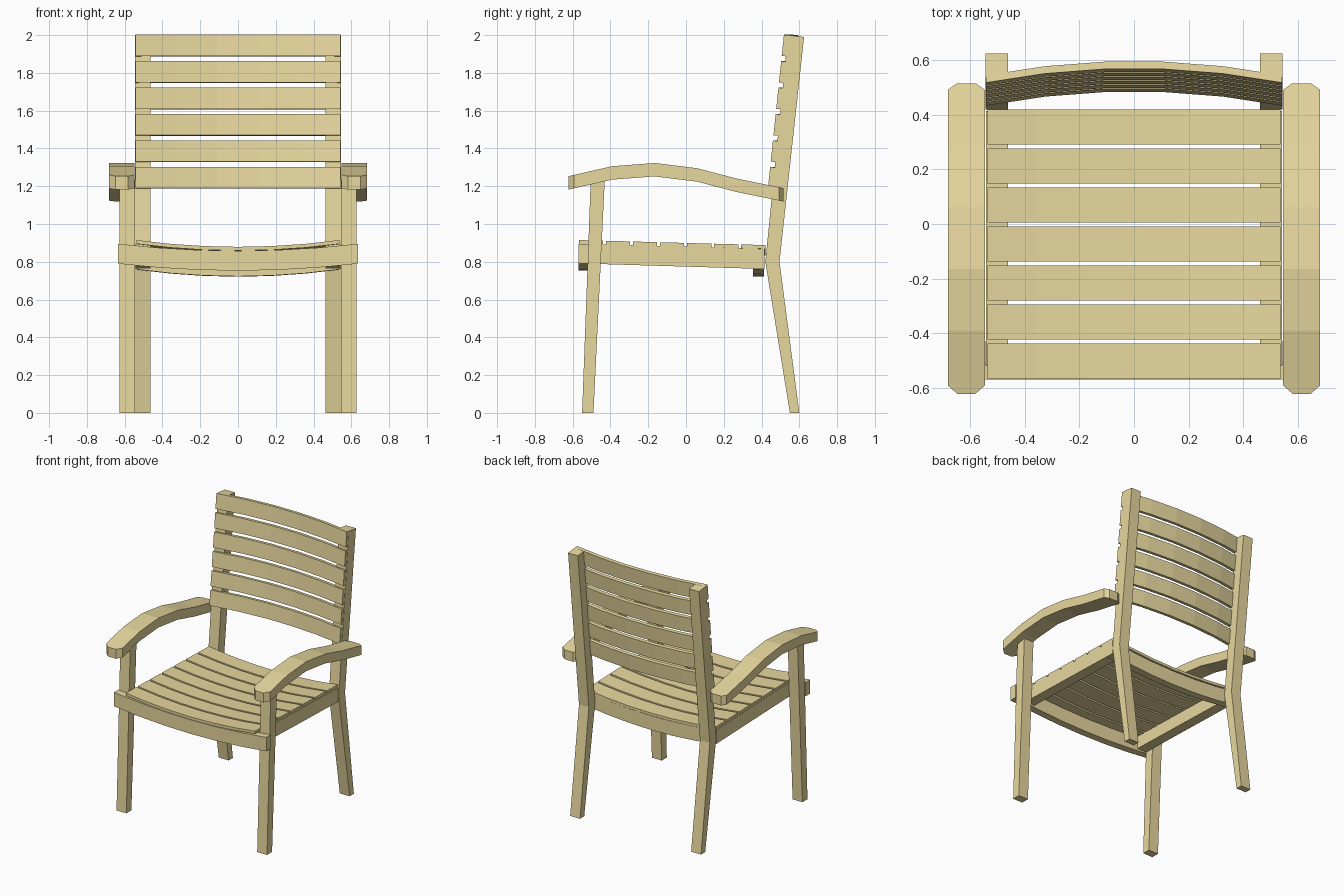
import bpy

if "Cube" in bpy.data.objects:
    bpy.data.objects.remove(bpy.data.objects["Cube"])

wood = bpy.data.materials.new("golden_wood")
wood.diffuse_color = (0.80, 0.68, 0.34, 1)
wood.use_nodes = True
wood.node_tree.nodes["Principled BSDF"].inputs["Base Color"].default_value = wood.diffuse_color


def loft(name, sections):
    """Solid through matching closed cross-sections, capped at both ends."""
    n = len(sections[0])
    verts = [p for s in sections for p in s]
    faces = [tuple(range(n))[::-1]]
    for i in range(len(sections) - 1):
        a, b = i * n, (i + 1) * n
        for j in range(n):
            k = (j + 1) % n
            faces.append((a + j, a + k, b + k, b + j))
    last = (len(sections) - 1) * n
    faces.append(tuple(range(last, last + n)))
    mesh = bpy.data.meshes.new(name)
    mesh.from_pydata(verts, [], faces)
    import bmesh
    bm = bmesh.new()
    bm.from_mesh(mesh)
    bmesh.ops.recalc_face_normals(bm, faces=bm.faces)
    bm.to_mesh(mesh)
    bm.free()
    mesh.materials.append(wood)
    ob = bpy.data.objects.new(name, mesh)
    bpy.context.collection.objects.link(ob)
    return ob


def mirror(ob):
    mod = ob.modifiers.new("mirror", 'MIRROR')
    mod.use_axis[0] = True
    return ob


def plank(name, profile, x0, x1):
    """Side profile (y, z) given width in x, mirrored to both sides."""
    return mirror(loft(name, [[(x, y, z) for y, z in profile] for x in (x0, x1)]))


def bowed(name, profile, half, dy, dz, segs):
    """Side profile swept across x, displaced by (dy, dz) at the middle."""
    secs = []
    for i in range(segs + 1):
        t = -1 + 2 * i / segs
        b = 1 - t * t
        secs.append([(t * half, y + dy * b, z + dz * b) for y, z in profile])
    return loft(name, secs)


# Legs
plank("back_leg", [(0.55, 0), (0.60, 0), (0.495, 0.80), (0.625, 1.99),
                   (0.54, 2.0), (0.42, 0.80)], 0.463, 0.545)
plank("front_leg", [(-0.55, 0), (-0.49, 0), (-0.43, 1.235), (-0.505, 1.215)],
      0.545, 0.627)

# Seat frame
plank("side_rail", [(-0.52, 0.79), (0.415, 0.762), (0.415, 0.868), (-0.52, 0.895)],
      0.463, 0.543)
bowed("front_rail", [(-0.57, 0.79), (-0.515, 0.79), (-0.515, 0.895), (-0.57, 0.895)],
      0.635, 0, -0.037, 6)
bowed("rear_rail", [(0.355, 0.76), (0.413, 0.758), (0.413, 0.864), (0.355, 0.866)],
      0.535, 0, -0.037, 6)

# Sagging seat slats
for i in range(7):
    y0 = -0.567 + i * 0.1432
    y1 = y0 + 0.128
    z0, z1 = (0.915 - 0.027 * (y + 0.567) for y in (y0, y1))
    bowed(f"seat_slat_{i + 1}", [(y0, z0 - 0.02), (y1, z1 - 0.02), (y1, z1), (y0, z0)],
          0.538, 0, -0.036, 6)

# Bowed, leaning back slats
for i in range(6):
    z0 = 1.19 + i * 0.14
    z1 = z0 + 0.112
    y0, y1 = (0.434 + 0.104 * (z - 1.19) for z in (z0, z1))
    bowed(f"back_slat_{i + 1}", [(y0, z0), (y0 + 0.027, z0 - 0.003),
                                 (y1 + 0.027, z1 - 0.003), (y1, z1)],
          0.543, 0.052, 0, 5)

# Arched armrests with clipped corners: (y, top z, half width)
path = [(-0.623, 1.253, 0.033), (-0.592, 1.26, 0.068), (-0.39, 1.306, 0.068),
        (-0.165, 1.323, 0.068), (0.06, 1.295, 0.068), (0.27, 1.24, 0.068),
        (0.492, 1.195, 0.068), (0.515, 1.19, 0.036)]
mirror(loft("armrest", [[(0.615 - w, y, z - 0.071), (0.615 + w, y, z - 0.071),
                         (0.615 + w, y, z), (0.615 - w, y, z)] for y, z, w in path]))
